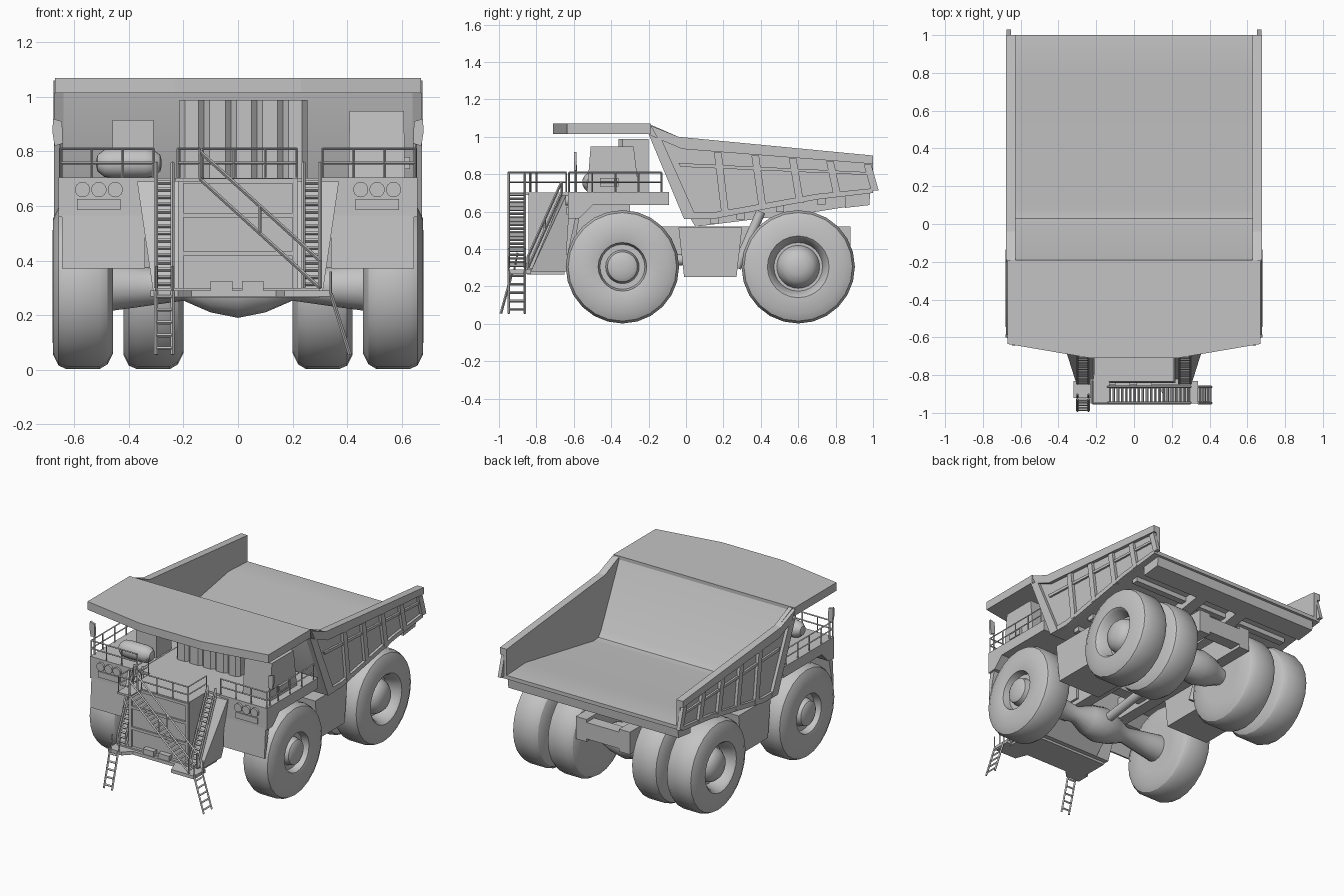
import bpy, bmesh, math
from mathutils import Vector

grey = bpy.data.materials.new("plain_grey")
grey.diffuse_color = (0.55, 0.55, 0.55, 1)

def finish(name, bm, smooth=False):
    bmesh.ops.recalc_face_normals(bm, faces=bm.faces)
    me = bpy.data.meshes.new(name)
    bm.to_mesh(me)
    bm.free()
    me.materials.append(grey)
    ob = bpy.data.objects.new(name, me)
    bpy.context.collection.objects.link(ob)
    if smooth:
        bpy.context.view_layer.objects.active = ob
        ob.select_set(True)
        bpy.ops.object.shade_smooth_by_angle(angle=math.radians(32))
        ob.select_set(False)
    return ob

def prism(name, pts, a, b, axis='x', smooth=False):
    # extrude (y,z) outline along x, or (x,y) outline along z
    bm = bmesh.new()
    put = (lambda p, t: (t, p[0], p[1])) if axis == 'x' else (lambda p, t: (p[0], p[1], t))
    A = [bm.verts.new(put(p, a)) for p in pts]
    B = [bm.verts.new(put(p, b)) for p in pts]
    bm.faces.new(A)
    bm.faces.new(B)
    for i in range(len(pts)):
        j = (i + 1) % len(pts)
        bm.faces.new((A[i], A[j], B[j], B[i]))
    return finish(name, bm, smooth)

def box(name, x0, x1, y0, y1, z0, z1):
    return prism(name, [(y0, z0), (y1, z0), (y1, z1), (y0, z1)], x0, x1)

def hull(name, pts):
    bm = bmesh.new()
    for p in pts:
        bm.verts.new(p)
    bmesh.ops.convex_hull(bm, input=bm.verts)
    bmesh.ops.dissolve_limit(bm, angle_limit=0.01, verts=bm.verts, edges=bm.edges)
    return finish(name, bm)

def lathe(name, prof, y, z, s=1, n=24):
    # spin an (x, radius) profile around the x axis
    bm = bmesh.new()
    rings = [[bm.verts.new((s * x, y + r * math.cos(2 * math.pi * i / n), z + r * math.sin(2 * math.pi * i / n)))
              for i in range(n)] for x, r in prof]
    for a, b in zip(rings, rings[1:]):
        for i in range(n):
            j = (i + 1) % n
            bm.faces.new((a[i], a[j], b[j], b[i]))
    bm.faces.new(rings[0])
    bm.faces.new(rings[-1])
    return finish(name, bm, True)

def bars(name, segs, r=0.005, n=4):
    bm = bmesh.new()
    for p, q in segs:
        p, q = Vector(p), Vector(q)
        d = q - p
        M = d.to_track_quat('Z', 'Y').to_matrix().to_4x4()
        M.translation = (p + q) / 2
        bmesh.ops.create_cone(bm, cap_ends=True, segments=n, radius1=r, radius2=r, depth=d.length, matrix=M)
    return finish(name, bm, n > 6)

def stairs(name, lo, hi, w, n, rail=0.0):
    # two stringers, n treads and optional handrails between lo and hi
    lo, hi, w = Vector(lo), Vector(hi), Vector(w) / 2
    up = Vector((0, 0, rail))
    segs = [(lo + s * w, hi + s * w) for s in (1, -1)]
    for i in range(n):
        p = lo.lerp(hi, (i + 0.5) / n)
        segs.append((p - w, p + w))
    if rail:
        for s in (1, -1):
            segs.append((lo + s * w + up, hi + s * w + up))
            segs += [(lo.lerp(hi, t) + s * w, lo.lerp(hi, t) + s * w + up) for t in (0, 0.5, 1)]
    return bars(name, segs, 0.007)

def railing(name, pts, z0=0.705, h=0.105):
    segs = []
    for (ax, ay), (bx, by) in zip(pts, pts[1:]):
        for z in (z0 + h, z0 + h * 0.5):
            segs.append(((ax, ay, z), (bx, by, z)))
        k = max(1, round(math.hypot(bx - ax, by - ay) / 0.13))
        for i in range(k + 1):
            x, y = ax + (bx - ax) * i / k, ay + (by - ay) * i / k
            segs.append(((x, y, z0), (x, y, z0 + h)))
    return bars(name, segs, 0.005)

# Wheels: single front, double rear
tyre = [(0.0, 0.16), (0.0, 0.245), (0.02, 0.285), (0.05, 0.303), (0.17, 0.303), (0.2, 0.29), (0.22, 0.25)]
front_rim = [(0.222, 0.16), (0.215, 0.13), (0.17, 0.12), (0.17, 0.09), (0.21, 0.08), (0.222, 0.06), (0.222, 0.005)]
rear_rim = [(0.22, 0.165), (0.205, 0.15), (0.13, 0.13), (0.13, 0.115), (0.17, 0.105), (0.2, 0.08), (0.215, 0.04), (0.217, 0.005)]
for s, side in ((1, "right"), (-1, "left")):
    for part, x, y, rim in (("front", 0.458, -0.34, front_rim), ("rear_outer", 0.458, 0.60, rear_rim), ("rear_inner", 0.2, 0.60, rear_rim)):
        lathe(f"{part}_wheel_{side}", [(x + a, r) for a, r in tyre + rim], y, 0.305, s)

# Axles with a bulged housing
axle = [(-0.47, 0.09), (-0.36, 0.075), (-0.2, 0.052), (-0.1, 0.095), (0, 0.115), (0.1, 0.095), (0.2, 0.052), (0.36, 0.075), (0.47, 0.09)]
lathe("front_axle", axle, -0.34, 0.305, n=16)
lathe("rear_axle", axle, 0.60, 0.305, n=16)
bars("axle_links", [((0, -0.34, 0.3), (0, 0.1, 0.36)), ((0, 0.6, 0.3), (0, 0.2, 0.36))], 0.03, 12)

# Chassis, side tanks and hoist rams
for s, side in ((1, "right"), (-1, "left")):
    box(f"chassis_rail_{side}", s * 0.12, s * 0.2, -0.6, 0.88, 0.37, 0.52)
    prism(f"side_tank_{side}", [(-0.04, 0.515), (0.30, 0.515), (0.27, 0.25), (-0.01, 0.25)], s * 0.28, s * 0.6)
    bars(f"hoist_ram_{side}", [((s * 0.25, 0.27, 0.3), (s * 0.25, 0.4, 0.6))], 0.025, 12)
for y in (-0.1, 0.15, 0.4, 0.8):
    box("chassis_crossmember", -0.15, 0.15, y, y + 0.08, 0.39, 0.5)

# Dump body: floor and front wall, side walls, ribs, canopy
prism("dump_floor", [(-0.2, 1.015), (-0.01, 0.56), (0.14, 0.56), (0.7, 0.665), (1.0, 0.70), (1.0, 0.725),
                     (0.8, 0.735), (0.08, 0.605), (0.03, 0.61), (0.0, 0.65), (-0.2, 1.068)], -0.64, 0.64, smooth=True)
prism("canopy", [(-0.67, -0.19), (-0.67, -0.635), (-0.23, -0.71), (0.23, -0.71), (0.67, -0.635), (0.67, -0.19)],
      1.015, 1.07, 'z')
wall = [(-0.2, 1.07), (-0.04, 1.0), (1.0, 0.90), (1.0, 0.70), (0.7, 0.665), (0.14, 0.56), (-0.01, 0.56), (-0.2, 1.015)]
for s, side in ((1, "right"), (-1, "left")):
    prism(f"dump_wall_{side}", wall, s * 0.628, s * 0.655)
    prism(f"top_rail_{side}", [(-0.19, 1.06), (-0.04, 1.0), (1.0, 0.90), (1.0, 0.855), (-0.02, 0.935), (-0.15, 0.99)],
          s * 0.65, s * 0.677)
    prism(f"front_rib_{side}", [(-0.2, 1.015), (-0.13, 0.985), (0.06, 0.56), (-0.01, 0.56)], s * 0.65, s * 0.675)
    prism(f"bottom_rail_{side}", [(0.02, 0.56), (0.14, 0.56), (0.7, 0.665), (1.0, 0.70), (1.0, 0.725), (0.7, 0.695), (0.14, 0.595), (0.02, 0.595)],
          s * 0.65, s * 0.672)
    prism(f"middle_rail_{side}", [(-0.04, 0.86), (1.0, 0.81), (1.0, 0.795), (-0.03, 0.84)], s * 0.65, s * 0.668)
    for i in range(5):
        y = 0.17 + 0.2 * i
        zb = 0.57 + 0.165 * (y - 0.1)
        prism(f"wall_rib_{side}", [(y - 0.02, 0.93 - 0.08 * y), (y + 0.02, 0.93 - 0.08 * y), (y + 0.06, zb), (y + 0.02, zb)],
              s * 0.65, s * 0.674)
    prism(f"floor_beam_{side}", [(0.02, 0.57), (0.05, 0.52), (0.7, 0.6), (0.95, 0.64), (0.95, 0.7), (0.7, 0.67), (0.14, 0.57)],
          s * 0.12, s * 0.2)
for y in (0.13, 0.27, 0.48, 0.70):
    z = 0.56 + 0.185 * (y - 0.14)
    box("floor_crossbeam", -0.6, 0.6, y, y + 0.045, z - 0.025, z + 0.02)
prism("tail_beam", [(0.85, 0.62), (0.98, 0.635), (0.985, 0.70), (0.85, 0.69)], -0.63, 0.63)

# Decks with headlights and front mudguards
for s, side in ((1, "right"), (-1, "left")):
    prism(f"deck_{side}", [(-0.63, 0.705), (-0.09, 0.705), (-0.09, 0.635), (-0.5, 0.635), (-0.57, 0.565), (-0.63, 0.56)],
          s * 0.3, s * 0.657)
    prism(f"mudguard_{side}", [(-0.63, 0.565), (-0.642, 0.37), (-0.632, 0.37), (-0.59, 0.565)], s * 0.34, s * 0.645)
    for x in (0.45, 0.51, 0.57):
        bars(f"headlight_{side}", [((s * x, -0.62, 0.66), (s * x, -0.645, 0.66))], 0.028, 14)
    box(f"lamp_plate_{side}", s * 0.43, s * 0.59, -0.638, -0.62, 0.585, 0.625)
    # mirrors
    hull(f"mirror_{side}", [(s * (0.66 + dx), y, z) for dx, z in ((-0.018, 0.83), (0.012, 0.82), (0.02, 0.87), (0.018, 0.92), (-0.015, 0.91))
                            for y in (-0.6, -0.585)])
    bars(f"mirror_post_{side}", [((s * 0.65, -0.59, 0.7), (s * 0.65, -0.59, 0.85))], 0.006)
    # side pillars carrying the straight stairs
    hull(f"stair_pillar_{side}", [(s * x, y, z) for x, y, z in (
        (0.2, -0.83, 0.28), (0.31, -0.83, 0.28), (0.31, -0.62, 0.28), (0.2, -0.62, 0.28),
        (0.2, -0.66, 0.69), (0.37, -0.64, 0.69), (0.37, -0.55, 0.69), (0.2, -0.55, 0.69))])
    stairs(f"straight_stairs_{side}", (s * 0.27, -0.845, 0.3), (s * 0.27, -0.665, 0.7), (0.06, 0, 0), 15, 0.06)
    railing(f"deck_railing_{side}", [(s * 0.31, -0.625), (s * 0.65, -0.625), (s * 0.65, -0.13)])
box("centre_deck", -0.31, 0.31, -0.62, -0.09, 0.64, 0.703)

# Radiator nose with framed grille
prism("engine_nose", [(-0.83, 0.703), (-0.3, 0.703), (-0.3, 0.4), (-0.5, 0.4), (-0.62, 0.28), (-0.83, 0.28)], -0.215, 0.215)
for z in (0.285, 0.425, 0.565, 0.69):
    box("grille_bar", -0.215, 0.215, -0.842, -0.82, z - 0.008, z + 0.01)
for s in (1, -1):
    box("grille_post", s * 0.2, s * 0.22, -0.842, -0.82, 0.28, 0.703)
    box("fog_lamp", 0.037 + s * 0.057 - 0.08, 0.037 + s * 0.057, -0.865, -0.83, 0.29, 0.325)
railing("nose_railing", [(-0.13, -0.835), (0.215, -0.835), (0.215, -0.64)])
railing("nose_railing_left", [(-0.215, -0.8), (-0.215, -0.64)])

# Bumper, diagonal stairs and boarding ladders
prism("bumper_platform", [(-0.32, -0.83), (-0.32, -0.92), (-0.22, -0.92), (-0.17, -0.87), (0.14, -0.87), (0.17, -0.95),
                          (0.34, -0.95), (0.34, -0.83)], 0.268, 0.29, 'z')
box("bumper", -0.3, 0.3, -0.85, -0.65, 0.265, 0.3)
stairs("diagonal_stairs", (0.3, -0.905, 0.3), (-0.14, -0.905, 0.70), (0, 0.085, 0), 20, 0.1)
box("stair_landing", -0.23, -0.13, -0.95, -0.82, 0.69, 0.703)
railing("landing_railing", [(-0.14, -0.95), (-0.22, -0.95), (-0.22, -0.83)])
stairs("ladder_left", (-0.27, -0.99, 0.055), (-0.27, -0.925, 0.29), (0.06, 0, 0), 5)
stairs("ladder_right", (0.41, -0.905, 0.055), (0.34, -0.905, 0.28), (0, 0.085, 0), 5)
bars("ladder_handrail", [((0.34, -0.95, 0.28), (0.34, -0.95, 0.36)), ((0.34, -0.86, 0.28), (0.34, -0.86, 0.36)),
                         ((-0.3, -0.92, 0.28), (-0.3, -0.9, 0.38)), ((-0.24, -0.92, 0.28), (-0.24, -0.9, 0.38))])

# Deck equipment: cab, cabinets, air box and tank
hull("cab", [(x, y, z) for z, e in ((0.70, 0), (0.948, 0.02)) for x in (0.405 + e * 0.2, 0.612 - e * 0.2)
             for y in (-0.53 + e, -0.25 - e * 1.5)])
box("cab_side_box", 0.6, 0.63, -0.46, -0.36, 0.735, 0.78)
xs = (-0.215, -0.125, -0.025, 0.07, 0.165, 0.255)
for a, b in zip(xs, xs[1:]):
    prism("cabinet", [(a, -0.2), (a, -0.34), (a + 0.02, -0.36), (b - 0.02, -0.36), (b, -0.34), (b, -0.2)], 0.70, 0.988, 'z', True)
box("air_box", -0.46, -0.31, -0.42, -0.26, 0.70, 0.915)
tank = [(-0.52, 0.01), (-0.515, 0.03), (-0.49, 0.05), (-0.46, 0.055), (-0.34, 0.055), (-0.31, 0.05), (-0.285, 0.03), (-0.28, 0.01)]
lathe("air_tank", tank, -0.5, 0.757, n=20)
